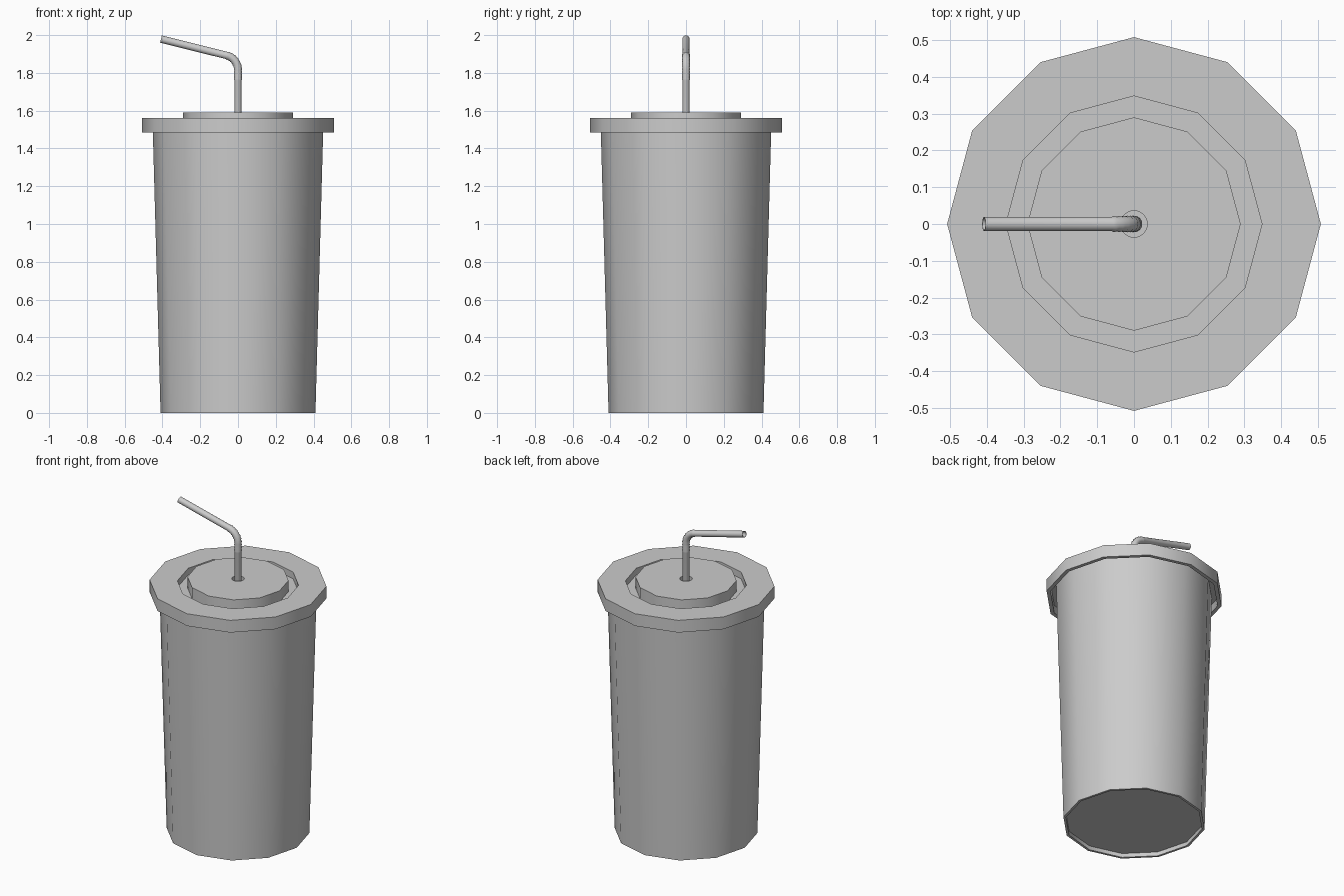
import bpy, bmesh, math
from mathutils import Vector

if "Cube" in bpy.data.objects:
    bpy.data.objects.remove(bpy.data.objects["Cube"], do_unlink=True)

grey = bpy.data.materials.new("plain_grey")
grey.use_nodes = True
colour = (0.6, 0.6, 0.6, 1)
grey.diffuse_color = colour
grey.node_tree.nodes["Principled BSDF"].inputs["Base Color"].default_value = colour


def finish(name, bm, angle=40):
    bmesh.ops.remove_doubles(bm, verts=bm.verts, dist=1e-5)
    bmesh.ops.recalc_face_normals(bm, faces=bm.faces)
    mesh = bpy.data.meshes.new(name)
    bm.to_mesh(mesh)
    bm.free()
    mesh.materials.append(grey)
    ob = bpy.data.objects.new(name, mesh)
    bpy.context.collection.objects.link(ob)
    bpy.ops.object.select_all(action='DESELECT')
    ob.select_set(True)
    bpy.context.view_layer.objects.active = ob
    bpy.ops.object.shade_smooth_by_angle(angle=math.radians(angle))
    return ob


def skin(bm, rings):
    # join consecutive rings of points with quads
    rings = [[bm.verts.new(p) for p in ring] for ring in rings]
    n = len(rings[0])
    for a, b in zip(rings, rings[1:]):
        for i in range(n):
            j = (i + 1) % n
            bm.faces.new((a[i], a[j], b[j], b[i]))
    return rings


def lathe(name, profile, sides=12):
    # profile of (radius, height) that starts and ends on the axis
    bm = bmesh.new()
    turn = [2 * math.pi * i / sides for i in range(sides)]
    rings = skin(bm, [[(r * math.cos(t), r * math.sin(t), z) for t in turn]
                      for r, z in profile])
    bm.faces.new(rings[0])
    bm.faces.new(rings[-1])
    return finish(name, bm)


# Cup with a recessed base
lathe("cup", [(0.395, 0.025), (0.395, 0), (0.41, 0), (0.452, 1.53),
              (0.438, 1.53), (0.398, 0.045)])

# Lid with overhanging skirt, ring groove and raised centre
lid = lathe("lid", [(0.27, 1.50), (0.37, 1.50), (0.37, 1.535), (0.485, 1.535),
                    (0.485, 1.485), (0.508, 1.485), (0.508, 1.562),
                    (0.348, 1.562), (0.348, 1.52), (0.29, 1.52), (0.29, 1.59)])

# Straw hole through the lid
bpy.ops.mesh.primitive_cylinder_add(vertices=24, radius=0.036, depth=0.4, location=(0, 0, 1.55))
cutter = bpy.context.object
cutter.name = "hole_cutter"
cutter.hide_render = True
cutter.data.materials.append(grey)
bpy.context.view_layer.objects.active = lid
hole = lid.modifiers.new("straw_hole", 'BOOLEAN')
hole.operation = 'DIFFERENCE'
hole.object = cutter
hole.solver = 'EXACT'
bpy.ops.object.modifier_apply(modifier=hole.name)
bpy.data.objects.remove(cutter, do_unlink=True)

# Straw centre line: upright, ribbed bend, then a straight mouthpiece
RADIUS, RIB, WALL = 0.0195, 0.0225, 0.003
BEND, SWEEP, RIBS = 0.08, math.radians(76), 7
start = 1.815
path = [(Vector((0, 0, 0.06)), 0, RADIUS)]
for k in range(3):                                   # ribs below the bend
    z = 1.76 + 0.018 * k
    path += [(Vector((0, 0, z)), 0, RADIUS), (Vector((0, 0, z + 0.009)), 0, RIB)]
for k in range(2 * RIBS + 1):                        # ribs around the bend
    a = SWEEP * k / (2 * RIBS)
    p = Vector((BEND * (math.cos(a) - 1), 0, start + BEND * math.sin(a)))
    path.append((p, a, RIB if k % 2 else RADIUS))
mouth = Vector((-math.sin(SWEEP), 0, math.cos(SWEEP)))
path.append((path[-1][0] + mouth * 0.358, SWEEP, RADIUS))


def ring(p, a, r, sides=16):
    across = Vector((math.cos(a), 0, math.sin(a)))
    side = Vector((0, 1, 0))
    turn = [2 * math.pi * i / sides for i in range(sides)]
    return [p + r * (across * math.cos(t) + side * math.sin(t)) for t in turn]


# Outer skin up to the tip, inner skin back down, closed at the foot
rings = [ring(*s) for s in path]
rings += [ring(p, a, r - WALL) for p, a, r in reversed(path)]
bm = bmesh.new()
skin(bm, rings + rings[:1])
finish("straw", bm, 60)
